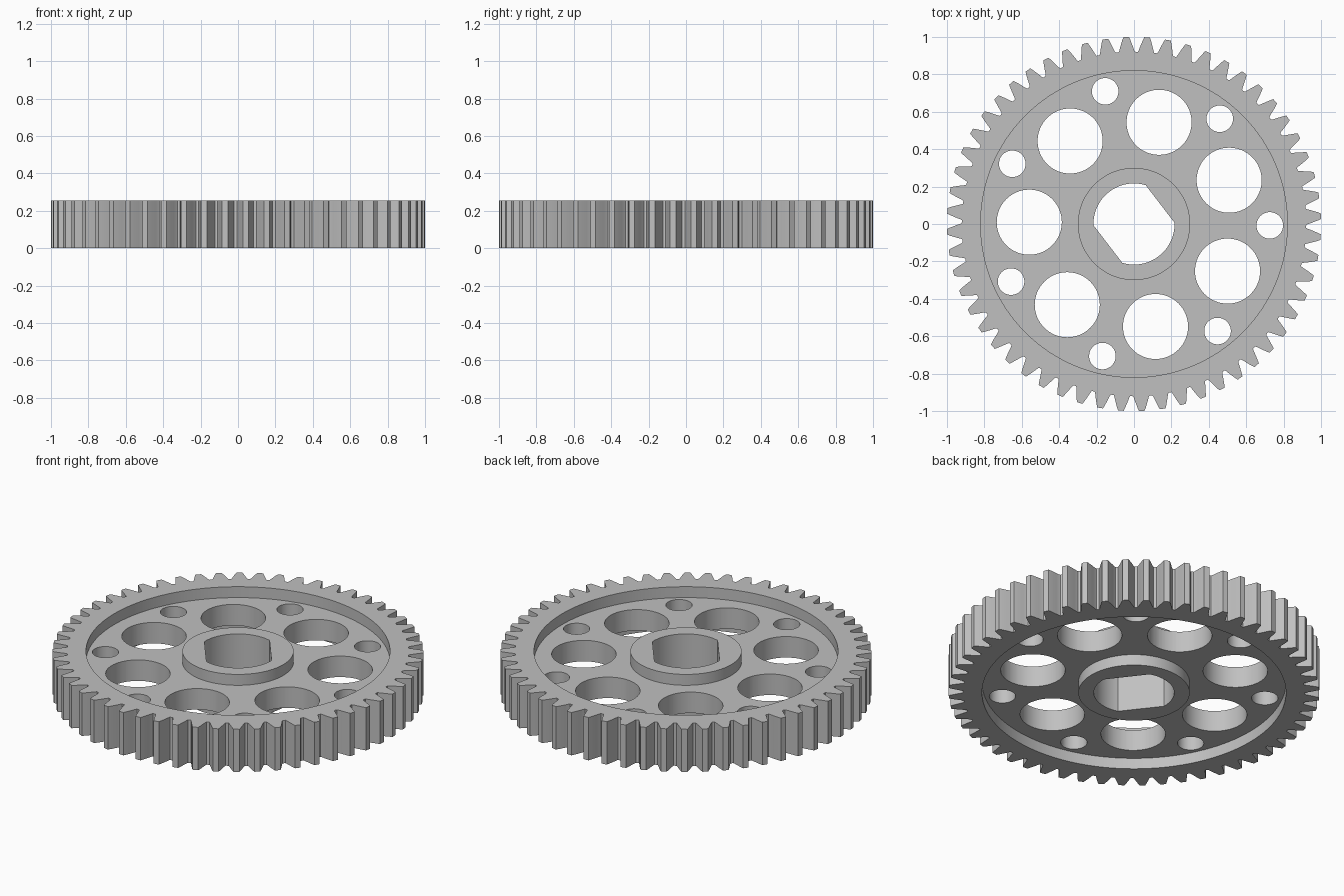
import bpy, bmesh, math
from math import sin, cos, pi, radians

if "Cube" in bpy.data.objects:
    bpy.data.objects.remove(bpy.data.objects["Cube"])

H = 0.255          # gear thickness
DEPTH = 0.065      # recess depth on each face
TEETH = 56
RIM_R, HUB_R = 0.82, 0.30


def add_prism(bm, pts, z0, z1):
    """Closed prism from a counter-clockwise outline."""
    low = [bm.verts.new((x, y, z0)) for x, y in pts]
    top = [bm.verts.new((x, y, z1)) for x, y in pts]
    bm.faces.new(low[::-1])
    bm.faces.new(top)
    n = len(pts)
    for i in range(n):
        j = (i + 1) % n
        bm.faces.new((low[i], low[j], top[j], top[i]))


def add_ring(bm, r0, r1, z0, z1, n=128):
    """Closed ring with a rectangular section."""
    section = [(r0, z0), (r1, z0), (r1, z1), (r0, z1)]
    loops = [[bm.verts.new((r * cos(2 * pi * i / n), r * sin(2 * pi * i / n), z))
              for r, z in section] for i in range(n)]
    for i in range(n):
        a, b = loops[i], loops[(i + 1) % n]
        for k in range(4):
            m = (k + 1) % 4
            bm.faces.new((a[k], b[k], b[m], a[m]))


def circle(r, cx=0, cy=0, n=64):
    return [(cx + r * cos(2 * pi * i / n), cy + r * sin(2 * pi * i / n)) for i in range(n)]


def make_object(name, bm):
    bmesh.ops.recalc_face_normals(bm, faces=bm.faces)
    mesh = bpy.data.meshes.new(name)
    bm.to_mesh(mesh)
    bm.free()
    ob = bpy.data.objects.new(name, mesh)
    bpy.context.collection.objects.link(ob)
    return ob


# Toothed disc: one flank as (radius, half width), mirrored for every tooth
flank = [(0.921, 0.0440), (0.930, 0.0395), (0.948, 0.0340),
         (0.966, 0.0280), (0.985, 0.0215), (1.0, 0.0155)]
tooth = [(r, -w / r) for r, w in flank] + [(r, w / r) for r, w in reversed(flank)]
outline = []
for k in range(TEETH):
    a = radians(2.4) + 2 * pi * k / TEETH
    outline += [(r * cos(a + t), r * sin(a + t)) for r, t in tooth]
bm = bmesh.new()
add_prism(bm, outline, 0, H)
gear = make_object("gear_wheel", bm)

# Recesses between hub and rim on both faces
bm = bmesh.new()
add_ring(bm, HUB_R, RIM_R, H - DEPTH, H + 0.1)
add_ring(bm, HUB_R, RIM_R, -0.1, DEPTH)
recess = make_object("recess_cutter", bm)

# Seven large and seven small web holes, plus the double-flat bore
bm = bmesh.new()
for dist, radius, start in ((0.56, 0.174, 179.0), (0.726, 0.071, -0.6)):
    for k in range(7):
        a = radians(start) + 2 * pi * k / 7
        add_prism(bm, circle(radius, dist * cos(a), dist * sin(a)), -0.2, H + 0.2)
bore_r, flat_d, turn = 0.217, 0.176, radians(37.5)
half = math.acos(flat_d / bore_r)
bore = []
for side in (0, pi):
    start, sweep = turn + side + half, pi - 2 * half
    bore += [(bore_r * cos(start + sweep * i / 24), bore_r * sin(start + sweep * i / 24))
             for i in range(25)]
add_prism(bm, bore, -0.2, H + 0.2)
holes = make_object("hole_cutter", bm)

# Cut, then drop the cutters
bpy.context.view_layer.objects.active = gear
gear.select_set(True)
for cutter in (recess, holes):
    cutter.hide_render = True
    mod = gear.modifiers.new(cutter.name, 'BOOLEAN')
    mod.operation = 'DIFFERENCE'
    mod.solver = 'EXACT'
    mod.object = cutter
    bpy.ops.object.modifier_apply(modifier=mod.name)
    bpy.data.objects.remove(cutter)

# Single grey finish
grey = bpy.data.materials.new("light_grey")
grey.diffuse_color = (0.53, 0.53, 0.53, 1)
grey.use_nodes = True
grey.node_tree.nodes["Principled BSDF"].inputs["Base Color"].default_value = grey.diffuse_color
gear.data.materials.clear()
gear.data.materials.append(grey)
bpy.ops.object.shade_smooth_by_angle(angle=radians(25))
